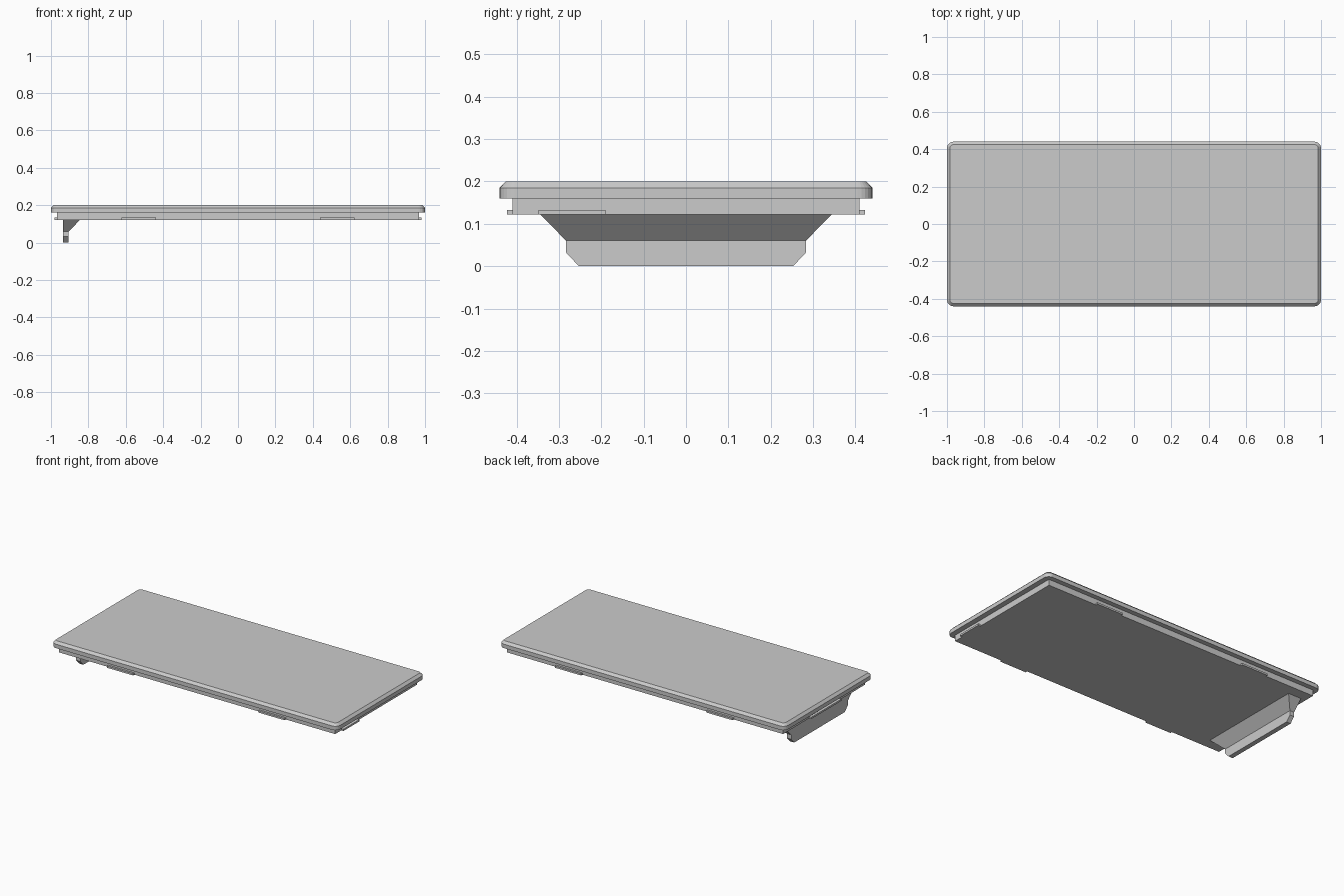
import bpy
import bmesh
from math import cos, sin, pi

cube = bpy.data.objects.get("Cube")
if cube:
    bpy.data.objects.remove(cube, do_unlink=True)

# Single flat grey
GREY = (0.6, 0.6, 0.6, 1)
grey = bpy.data.materials.new("light_grey")
grey.use_nodes = True
grey.diffuse_color = GREY
grey.node_tree.nodes["Principled BSDF"].inputs["Base Color"].default_value = GREY


def loft(name, rings):
    """Join equal-length rings of points into a closed solid."""
    bm = bmesh.new()
    loops = [[bm.verts.new(p) for p in ring] for ring in rings]
    n = len(loops[0])
    for low, high in zip(loops, loops[1:]):
        for i in range(n):
            j = (i + 1) % n
            bm.faces.new((low[i], low[j], high[j], high[i]))
    bm.faces.new(loops[0][::-1])
    bm.faces.new(loops[-1])
    bmesh.ops.recalc_face_normals(bm, faces=bm.faces)
    mesh = bpy.data.meshes.new(name)
    bm.to_mesh(mesh)
    bm.free()
    mesh.materials.append(grey)
    obj = bpy.data.objects.new(name, mesh)
    bpy.context.collection.objects.link(obj)
    return obj


def rect(x0, x1, y0, y1, z):
    return [(x0, y0, z), (x1, y0, z), (x1, y1, z), (x0, y1, z)]


def box(name, x0, x1, y0, y1, z0, z1):
    return loft(name, [rect(x0, x1, y0, y1, z0), rect(x0, x1, y0, y1, z1)])


def rounded(hx, hy, r, z, steps=6):
    """Rounded rectangle outline."""
    ring = []
    for k, (sx, sy) in enumerate([(1, 1), (-1, 1), (-1, -1), (1, -1)]):
        for s in range(steps + 1):
            a = (k + s / steps) * pi / 2
            ring.append((sx * (hx - r) + r * cos(a), sy * (hy - r) + r * sin(a), z))
    return ring


# Cover plate with rounded corners and a chamfered top edge
loft("cover_plate", [rounded(1, 0.44, 0.035, 0.16),
                     rounded(1, 0.44, 0.035, 0.185),
                     rounded(0.985, 0.425, 0.02, 0.2)])

# Raised lip underneath
BOTTOM, TAB_TOP = 0.122, 0.133
box("under_body", -0.967, 0.967, -0.41, 0.41, BOTTOM, 0.162)

# Snap tabs on the long sides
for side, sy in (("front", -1), ("back", 1)):
    for end, x in (("right", -0.53), ("left", 0.53)):
        y0, y1 = sorted((sy * 0.40, sy * 0.423))
        box(f"{side}_{end}_tab", x - 0.092, x + 0.092, y0, y1, BOTTOM, TAB_TOP)

# Snap tabs on the short sides
box("left_tab", 0.96, 0.982, -0.348, -0.19, BOTTOM, TAB_TOP)
box("right_tab", -0.982, -0.96, -0.15, 0.15, BOTTOM, TAB_TOP)

# Latch hook: tapered wedge carrying a thin lip with cut corners
OUT, IN = -0.935, -0.905
loft("latch_hook", [rect(OUT, IN, -0.253, 0.253, 0),
                    rect(OUT, IN, -0.283, 0.283, 0.032),
                    rect(OUT, IN, -0.283, 0.283, 0.06),
                    rect(OUT, -0.843, -0.345, 0.345, 0.123)])
